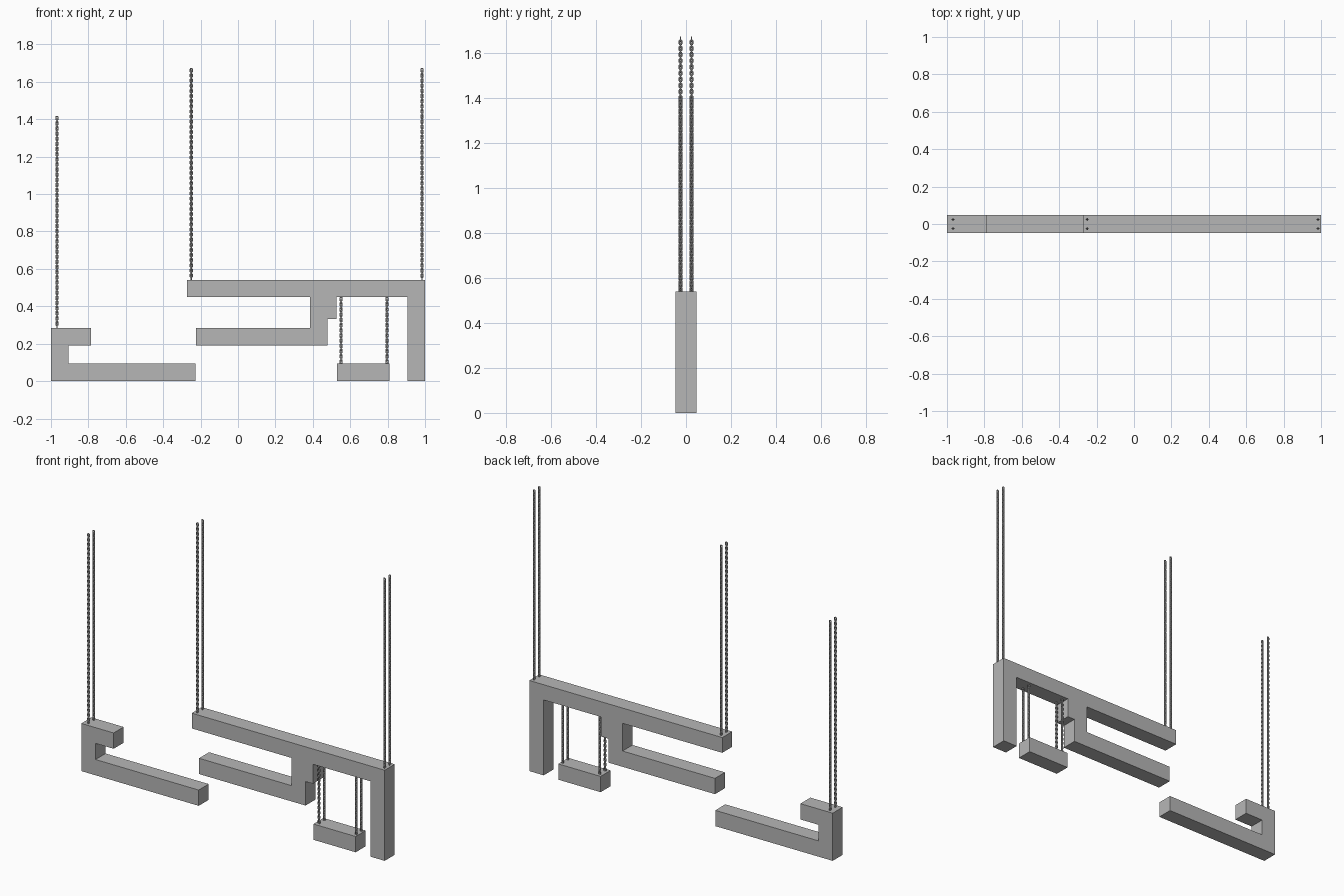
import bpy, bmesh
from math import sin, cos, pi

if "Cube" in bpy.data.objects:
    bpy.data.objects.remove(bpy.data.objects["Cube"])

DEPTH = 0.047   # half depth of every beam
CHAIN_Y = 0.0245


def grey(name, v):
    mat = bpy.data.materials.new(name)
    mat.diffuse_color = (v, v, v, 1)
    mat.use_nodes = True
    mat.node_tree.nodes["Principled BSDF"].inputs["Base Color"].default_value = mat.diffuse_color
    return mat


beam_mat = grey("beam_grey", 0.47)
chain_mat = grey("chain_grey", 0.47)


def finish(bm, name, mat):
    bmesh.ops.recalc_face_normals(bm, faces=bm.faces)
    me = bpy.data.meshes.new(name)
    bm.to_mesh(me)
    bm.free()
    me.materials.append(mat)
    return me


def place(name, mesh, loc=(0, 0, 0)):
    ob = bpy.data.objects.new(name, mesh)
    ob.location = loc
    bpy.context.collection.objects.link(ob)


def profile(name, pts):
    """Extrude an XZ outline through the beam depth."""
    bm = bmesh.new()
    face = bm.faces.new([bm.verts.new((x, -DEPTH, z)) for x, z in pts])
    ext = bmesh.ops.extrude_face_region(bm, geom=[face])["geom"]
    verts = [g for g in ext if isinstance(g, bmesh.types.BMVert)]
    bmesh.ops.translate(bm, verts=verts, vec=(0, 2 * DEPTH, 0))
    place(name, finish(bm, name, beam_mat))


WIRE, HALF_W, LINK = 0.0033, 0.0088, 0.027
SEG, SIDES = 12, 6


def add_link(bm, z, turned):
    """One stadium-shaped link centred at height z."""
    r, stretch = HALF_W - WIRE, LINK / 2 - HALF_W
    rings = []
    for i in range(SEG):
        a = 2 * pi * (i + 0.5) / SEG
        shift = stretch if sin(a) > 0 else -stretch
        ring = []
        for j in range(SIDES):
            b = 2 * pi * j / SIDES
            d = r + WIRE * cos(b)
            u, v, w = d * cos(a), WIRE * sin(b), d * sin(a) + shift + z
            ring.append(bm.verts.new((-v, u, w) if turned else (u, v, w)))
        rings.append(ring)
    for i in range(SEG):
        p, q = rings[i], rings[(i + 1) % SEG]
        for j in range(SIDES):
            k = (j + 1) % SIDES
            bm.faces.new((p[j], q[j], q[k], p[k])).smooth = True


def chain_mesh(name, length):
    n = round((length - LINK) / (LINK - 4 * WIRE)) + 1
    step = (length - LINK) / (n - 1)
    bm = bmesh.new()
    for i in range(n):
        add_link(bm, LINK / 2 + i * step, (n - 1 - i) % 2)
    return finish(bm, name, chain_mat)


# Left hooked beam
profile("left_hook_beam", [(-1, 0), (-0.226, 0), (-0.226, 0.094), (-0.906, 0.094),
                           (-0.906, 0.19), (-0.787, 0.19), (-0.787, 0.284), (-1, 0.284)])

# Right frame: top beam, outer leg, stepped post and inner arm
profile("right_frame", [(-0.272, 0.449), (0.385, 0.449), (0.385, 0.284), (-0.224, 0.284),
                        (-0.224, 0.19), (0.478, 0.19), (0.478, 0.333), (0.527, 0.333),
                        (0.527, 0.449), (0.905, 0.449), (0.905, 0), (1, 0),
                        (1, 0.54), (-0.272, 0.54)])

# Small hanging block
profile("hanging_block", [(0.53, 0), (0.809, 0), (0.809, 0.094), (0.53, 0.094)])

# Chains in front/back pairs
long_chain = chain_mesh("long_chain", 1.138)
short_chain = chain_mesh("short_chain", 0.361)
for mesh, x, z in ((long_chain, -0.968, 0.281), (long_chain, -0.25, 0.537),
                   (long_chain, 0.984, 0.537),
                   (short_chain, 0.551, 0.091), (short_chain, 0.796, 0.091)):
    for y in (-CHAIN_Y, CHAIN_Y):
        place(mesh.name, mesh, (x, y, z))
